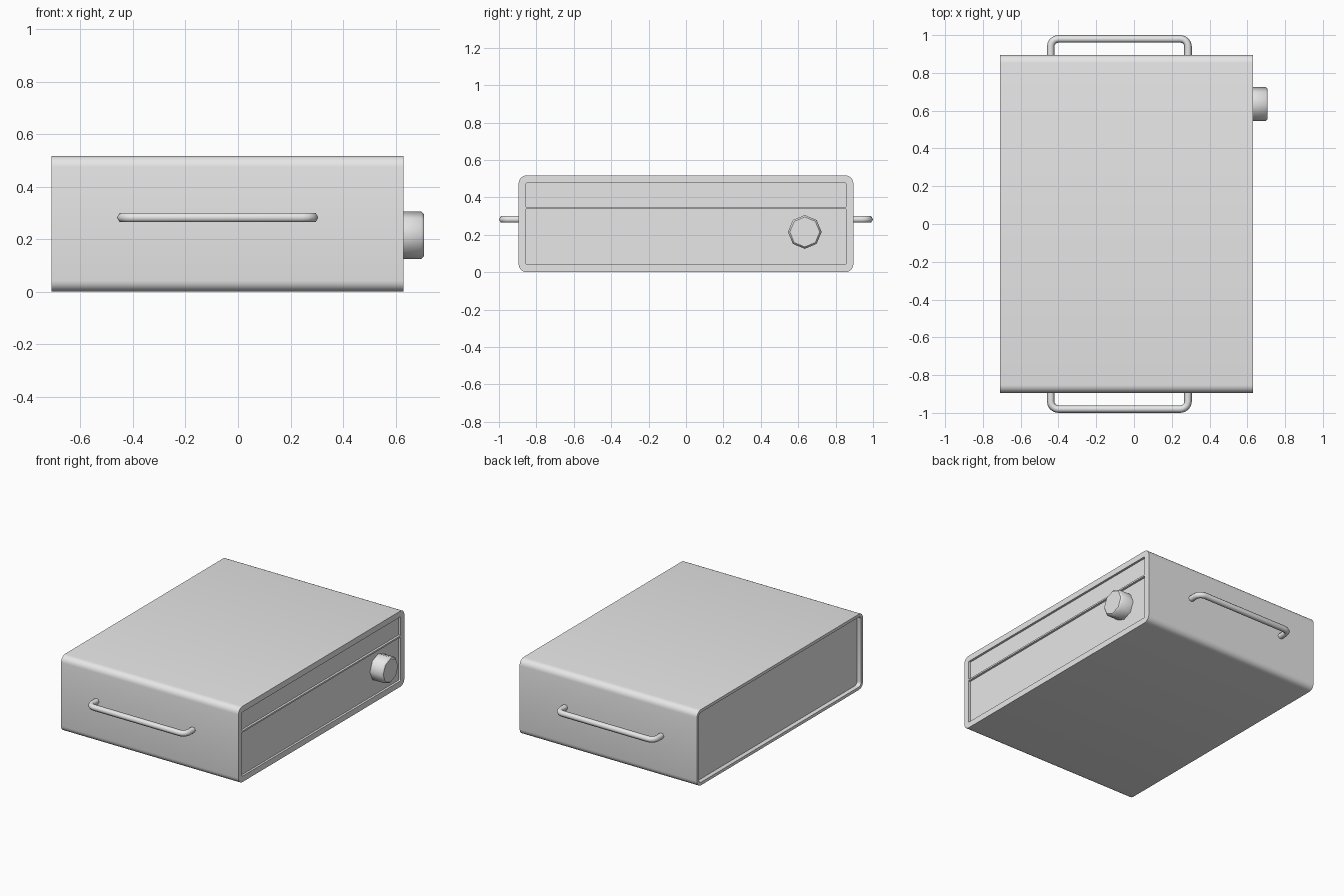
import bpy, bmesh
from math import pi, cos, sin, radians
from mathutils import Vector

cube = bpy.data.objects.get("Cube")
if cube:
    bpy.data.objects.remove(cube, do_unlink=True)

grey = bpy.data.materials.new("light grey")
grey.use_nodes = True
grey.diffuse_color = (0.8, 0.8, 0.8, 1)
grey.node_tree.nodes["Principled BSDF"].inputs["Base Color"].default_value = (0.8, 0.8, 0.8, 1)

BACK, FRONT = -0.71, 0.63
HALF_Y, HEIGHT = 0.895, 0.517


def skin(name, loops, angle):
    """Join successive closed loops of points and cap both ends."""
    bm = bmesh.new()
    rings = [[bm.verts.new(p) for p in loop] for loop in loops]
    n = len(rings[0])
    for a, b in zip(rings, rings[1:]):
        for i in range(n):
            j = (i + 1) % n
            bm.faces.new((a[i], a[j], b[j], b[i]))
    bm.faces.new(rings[0])
    bm.faces.new(rings[-1])
    bmesh.ops.recalc_face_normals(bm, faces=bm.faces)
    mesh = bpy.data.meshes.new(name)
    bm.to_mesh(mesh)
    bm.free()
    mesh.materials.append(grey)
    obj = bpy.data.objects.new(name, mesh)
    bpy.context.collection.objects.link(obj)
    bpy.ops.object.select_all(action="DESELECT")
    obj.select_set(True)
    bpy.context.view_layer.objects.active = obj
    bpy.ops.object.shade_smooth_by_angle(angle=radians(angle))
    return obj


def rounded_rect(x, inset, radius, steps=5):
    """Rounded outline of the case at x, drawn in by inset."""
    y, low, high = HALF_Y - inset - radius, inset + radius, HEIGHT - inset - radius
    points = []
    for k, (cy, cz) in enumerate([(y, high), (-y, high), (-y, low), (y, low)]):
        for s in range(steps + 1):
            a = (k + s / steps) * pi / 2
            points.append((x, cy + radius * cos(a), cz + radius * sin(a)))
    return points


# Case with a recessed panel at each open end
skin("case", [
    rounded_rect(BACK + 0.03, 0.02, 0.025),
    rounded_rect(BACK, 0.02, 0.025),
    rounded_rect(BACK, 0, 0.042),
    rounded_rect(FRONT, 0, 0.042),
    rounded_rect(FRONT, 0.04, 0.006),
    rounded_rect(FRONT - 0.015, 0.04, 0.006),
], 35)

# Thin bar between the two control panels
skin("panel_divider", [
    [(x, y, z) for y, z in ((-0.857, 0.338), (0.857, 0.338), (0.857, 0.349), (-0.857, 0.349))]
    for x in (FRONT - 0.02, FRONT)
], 30)


# Eight-sided knob with a chamfered end
def octagon(x, r):
    return [(x, 0.635 + r * cos(i * pi / 4), 0.215 + r * sin(i * pi / 4)) for i in range(8)]


skin("knob", [octagon(FRONT - 0.015, 0.09), octagon(0.698, 0.09), octagon(0.708, 0.08)], 46)


# Bent tube handles on both sides
def handle(name, side):
    left, right, out, bend = -0.441, 0.286, 0.98, 0.04
    path = [(left, 0.88, 0)]
    path += [(left + bend - bend * cos(a), out - bend + bend * sin(a), a)
             for a in (i * pi / 8 for i in range(5))]
    path += [(right - bend + bend * sin(a), out - bend + bend * cos(a), a + pi / 2)
             for a in (i * pi / 8 for i in range(5))]
    path.append((right, 0.88, pi))
    loops = []
    for x, y, a in path:
        normal = Vector((-cos(a), sin(a) * side, 0))
        centre = Vector((x, y * side, 0.282))
        loops.append([centre + 0.02 * (normal * cos(t) + Vector((0, 0, sin(t))))
                      for t in (i * pi / 3 for i in range(6))])
    skin(name, loops, 65)


for name, side in (("handle_front", -1), ("handle_back", 1)):
    handle(name, side)
